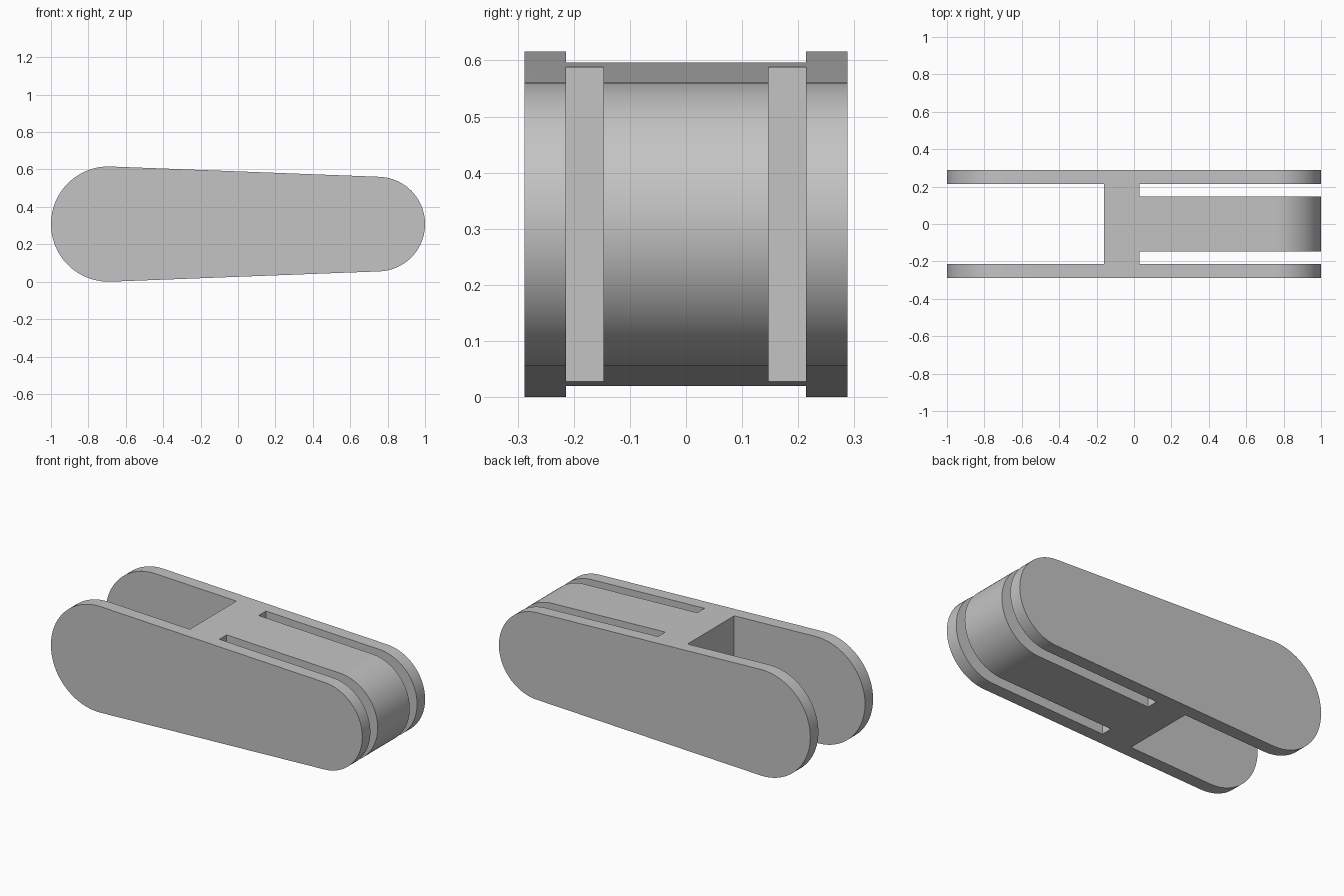
import bpy, bmesh
from math import acos, cos, sin, pi

cube = bpy.data.objects.get("Cube")
if cube:
    bpy.data.objects.remove(cube, do_unlink=True)

grey = bpy.data.materials.new("light grey")
grey.use_nodes = True
grey.diffuse_color = (0.55, 0.55, 0.55, 1)
grey.node_tree.nodes["Principled BSDF"].inputs["Base Color"].default_value = grey.diffuse_color

R_BIG, R_SMALL, HALF_W = 0.308, 0.253, 0.288
X_BIG, X_SMALL = R_BIG - 1, 1 - R_SMALL
SEGMENTS = 48


def arc(cx, r, start, end):
    steps = [start + (end - start) * i / SEGMENTS for i in range(SEGMENTS + 1)]
    return [(cx + r * cos(a), R_BIG + r * sin(a)) for a in steps]


def extrude_profile(name, points, half_width):
    bm = bmesh.new()
    face = bm.faces.new([bm.verts.new((x, -half_width, z)) for x, z in points])
    moved = bmesh.ops.extrude_face_region(bm, geom=[face])["geom"]
    verts = [v for v in moved if isinstance(v, bmesh.types.BMVert)]
    bmesh.ops.translate(bm, vec=(0, 2 * half_width, 0), verts=verts)
    bmesh.ops.recalc_face_normals(bm, faces=bm.faces)
    mesh = bpy.data.meshes.new(name)
    bm.to_mesh(mesh)
    bm.free()
    obj = bpy.data.objects.new(name, mesh)
    bpy.context.collection.objects.link(obj)
    return obj


def cut_box(target, name, x0, x1, y0, y1):
    bpy.ops.mesh.primitive_cube_add(size=1, location=((x0 + x1) / 2, (y0 + y1) / 2, R_BIG))
    cutter = bpy.context.object
    cutter.name = name
    cutter.scale = (x1 - x0, y1 - y0, 1)
    cutter.hide_render = True
    mod = target.modifiers.new(name, "BOOLEAN")
    mod.operation, mod.solver, mod.object = "DIFFERENCE", "EXACT", cutter
    bpy.context.view_layer.objects.active = target
    bpy.ops.object.modifier_apply(modifier=name)
    bpy.data.objects.remove(cutter, do_unlink=True)


# Tapered link body: two round ends joined by their tangents
tangent = acos((R_BIG - R_SMALL) / (X_SMALL - X_BIG))
outline = arc(X_SMALL, R_SMALL, -(pi - tangent), pi - tangent)
outline = arc(X_SMALL, R_SMALL, -tangent, tangent) + arc(X_BIG, R_BIG, tangent, 2 * pi - tangent)
body = extrude_profile("link_body", outline, HALF_W)
body.data.materials.append(grey)

# Wide fork gap at the large end, two narrow slots at the small end
cut_box(body, "fork_gap", -1.5, -0.16, -0.214, 0.214)
for side in (-1, 1):
    y0, y1 = sorted((side * 0.147, side * 0.214))
    cut_box(body, "slot", 0.03, 1.5, y0, y1)

# Smooth round ends with crisp edges
bpy.ops.object.select_all(action="DESELECT")
body.select_set(True)
bpy.context.view_layer.objects.active = body
bpy.ops.object.shade_smooth_by_angle(angle=pi / 6)
